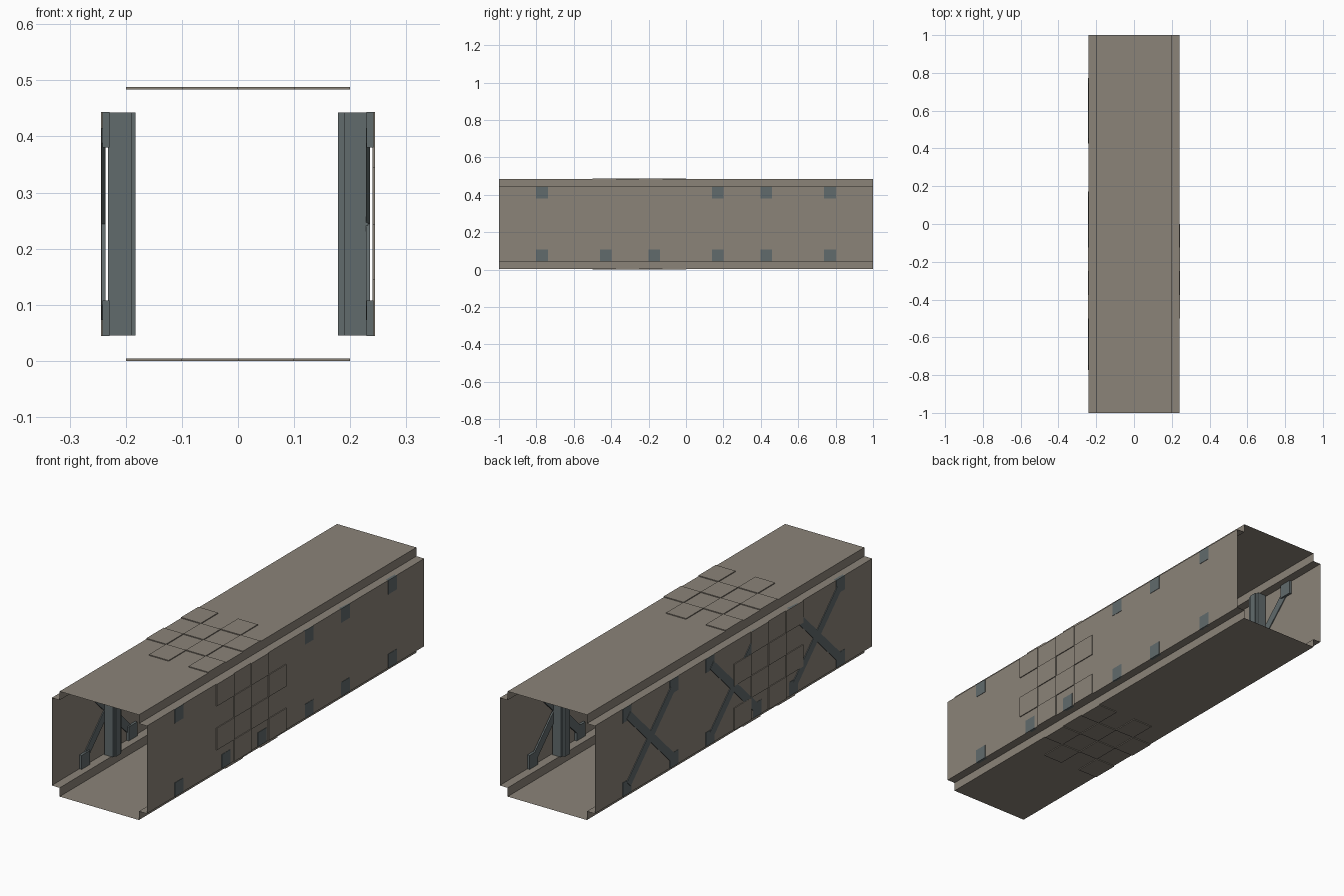
import bpy, bmesh
from math import atan2, hypot
from mathutils import Matrix, Vector

if "Cube" in bpy.data.objects:
    bpy.data.objects.remove(bpy.data.objects["Cube"])


def material(name, color):
    m = bpy.data.materials.new(name)
    m.diffuse_color = (*color, 1)
    m.use_nodes = True
    m.node_tree.nodes["Principled BSDF"].inputs["Base Color"].default_value = m.diffuse_color
    return m


PANEL = material("panel", (0.26, 0.23, 0.19))
STEEL = material("steel", (0.12, 0.145, 0.15))


def finish(name, bm, mat):
    mesh = bpy.data.meshes.new(name)
    bm.to_mesh(mesh)
    bm.free()
    mesh.materials.append(mat)
    ob = bpy.data.objects.new(name, mesh)
    bpy.context.collection.objects.link(ob)
    return ob


def box(bm, center, size, rot_x=0.0):
    m = Matrix.Translation(center) @ Matrix.Rotation(rot_x, 4, 'X') @ Matrix.Diagonal((*size, 1))
    bmesh.ops.create_cube(bm, size=1, matrix=m)


# Dimensions of the open corridor
Z0, Z1 = 0.004, 0.484       # floor and ceiling
W0, W1 = 0.044, 0.444       # bottom and top of walls
XF, XW = 0.2, 0.24          # half widths at floor and at walls
ZM = (W0 + W1) / 2

# Corridor shell: a notched section swept along y, open at both ends
right = [(XF, Z0), (XF, W0), (XW, W0), (XW, W1), (XF, W1), (XF, Z1)]
section = right + [(-x, z) for x, z in reversed(right)]
bm = bmesh.new()
front = [bm.verts.new((x, -1, z)) for x, z in section]
back = [bm.verts.new((x, 1, z)) for x, z in section]
n = len(section)
for i in range(n):
    j = (i + 1) % n
    bm.faces.new((front[i], front[j], back[j], back[i]))
finish("corridor_shell", bm, PANEL)

# Raised checkerboard tiles on the outside of each side
T = 0.004
for name, parity in (("ceiling_tiles", 1), ("floor_tiles", 0),
                     ("right_wall_tiles", 1), ("left_wall_tiles", 1)):
    bm = bmesh.new()
    for row in range(4):
        for col in range(4):
            if (row + col) % 2 != parity:
                continue
            y = -0.4375 + 0.125 * row
            a = -0.15 + 0.1 * col
            if name == "ceiling_tiles":
                box(bm, (a, y, Z1 + T / 2), (0.1, 0.125, T))
            elif name == "floor_tiles":
                box(bm, (a, y, Z0 - T / 2), (0.1, 0.125, T))
            else:
                s = 1 if name.startswith("right") else -1
                box(bm, (s * (XW + T / 2), y, ZM + a), (T, 0.125, 0.1))
    finish(name, bm, PANEL)

# Pillars, cross braces and brace feet along both walls
SPAN_Y, SPAN_Z = 0.17, 0.168
for side, s, shift in (("right", 1, 0.0), ("left", -1, 0.0055)):
    pillars, braces, feet = bmesh.new(), bmesh.new(), bmesh.new()
    brace_x = 0.232 if s > 0 else 0.2395
    for yc in (-0.6, 0.0, 0.6):
        box(pillars, (s * 0.2105, yc, ZM), (0.043, 0.06, W1 - W0 - 0.002))
        box(pillars, (s * (0.184 + shift / 2), yc, ZM), (0.011 - shift / 2, 0.036, W1 - W0 - 0.002))
        for d in (-1, 1):
            box(braces, (s * brace_x, yc, ZM),
                (0.0072, 2 * hypot(SPAN_Y, SPAN_Z) - 0.03, 0.038), d * atan2(SPAN_Z, SPAN_Y))
            for e in (-1, 1):
                box(feet, (s * 0.2351, yc + d * SPAN_Y, ZM + e * SPAN_Z), (0.013, 0.062, 0.064))
    finish(side + "_pillars", pillars, STEEL)
    finish(side + "_cross_braces", braces, STEEL)
    finish(side + "_brace_feet", feet, STEEL)
